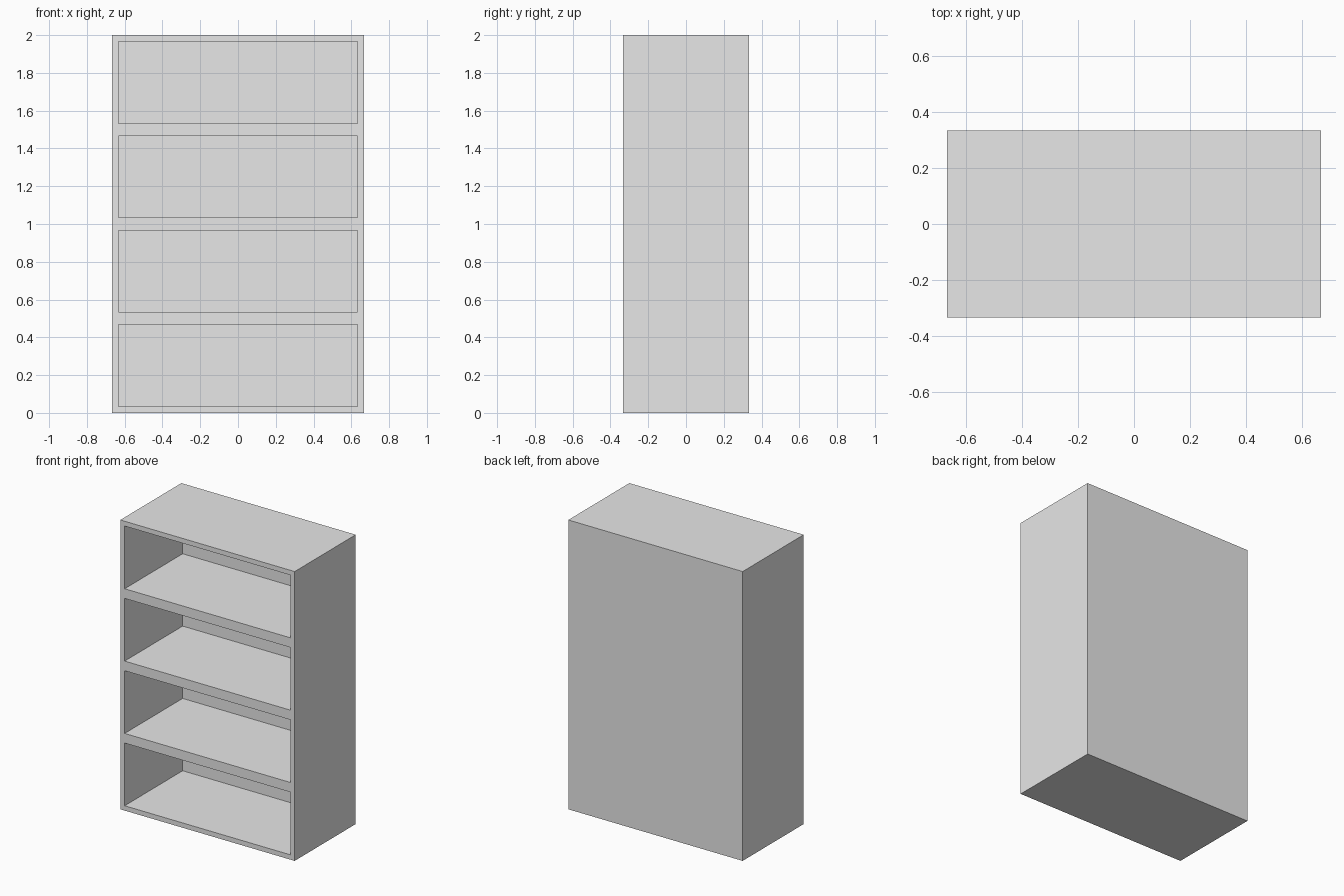
import bpy
from mathutils import Vector

default = bpy.data.objects.get("Cube")
if default:
    bpy.data.objects.remove(default, do_unlink=True)

HEIGHT = 2.0
WIDTH = HEIGHT * 2 / 3
DEPTH = HEIGHT / 3
WALL = HEIGHT / 60
SHELVES = 4
BAY = HEIGHT / SHELVES

grey = bpy.data.materials.new("light_grey")
grey.use_nodes = True
grey.diffuse_color = (0.8, 0.8, 0.8, 1)
grey.node_tree.nodes["Principled BSDF"].inputs["Base Color"].default_value = grey.diffuse_color


def box(name, low, high):
    """Axis-aligned box between two corners."""
    low, high = Vector(low), Vector(high)
    bpy.ops.mesh.primitive_cube_add(size=1)
    obj = bpy.context.object
    obj.name = name
    for v in obj.data.vertices:
        v.co = (low + high) / 2 + v.co * (high - low)
    obj.data.materials.append(grey)
    return obj


# Solid carcass
bookcase = box("bookcase", (-WIDTH / 2, -DEPTH / 2, 0), (WIDTH / 2, DEPTH / 2, HEIGHT))

# Open bays, cut from the front and leaving a back panel
for i in range(SHELVES):
    cutter = box("bay_cutter",
                 (-WIDTH / 2 + WALL, -DEPTH, i * BAY + WALL),
                 (WIDTH / 2 - WALL, DEPTH / 2 - WALL, (i + 1) * BAY - WALL))
    cutter.hide_render = True
    cut = bookcase.modifiers.new("bay", "BOOLEAN")
    cut.operation = "DIFFERENCE"
    cut.solver = "EXACT"
    cut.object = cutter
    bpy.context.view_layer.objects.active = bookcase
    bpy.ops.object.modifier_apply(modifier=cut.name)
    bpy.data.objects.remove(cutter, do_unlink=True)
